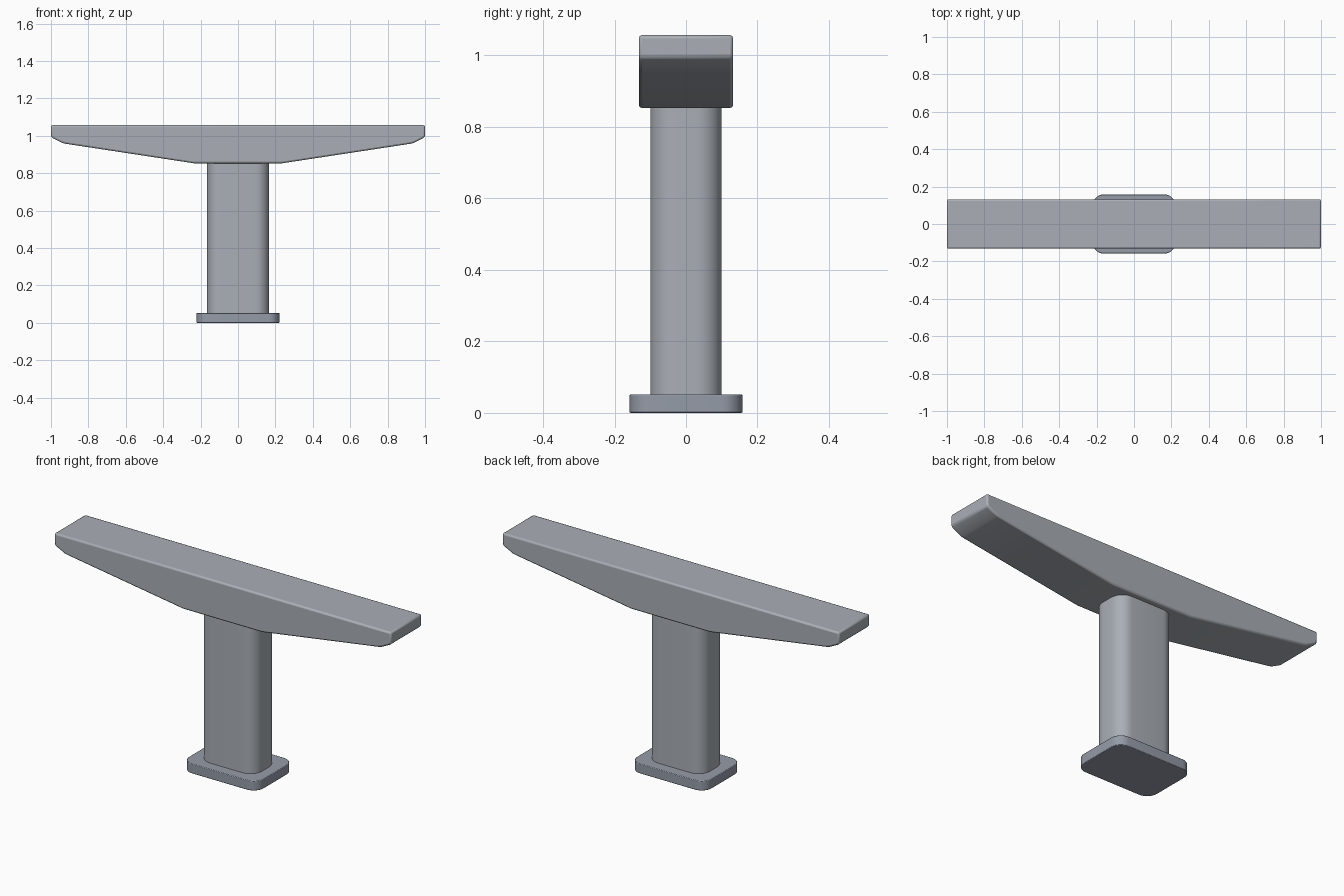
import bpy, bmesh, math
from mathutils import Vector

if "Cube" in bpy.data.objects:
    bpy.data.objects.remove(bpy.data.objects["Cube"])


def material(name, rgb):
    m = bpy.data.materials.new(name)
    m.diffuse_color = (*rgb, 1.0)
    m.use_nodes = True
    m.node_tree.nodes["Principled BSDF"].inputs["Base Color"].default_value = m.diffuse_color
    return m


concrete = material("concrete grey", (0.40, 0.43, 0.47))
footing = material("footing blue grey", (0.30, 0.33, 0.39))


def extrude(name, outline, offset, mat, bevel):
    """Extrude a closed outline along offset and soften its sharp edges."""
    bm = bmesh.new()
    face = bm.faces.new([bm.verts.new(p) for p in outline])
    out = bmesh.ops.extrude_face_region(bm, geom=[face])
    bmesh.ops.translate(bm, vec=Vector(offset),
                        verts=[v for v in out["geom"] if isinstance(v, bmesh.types.BMVert)])
    bmesh.ops.recalc_face_normals(bm, faces=bm.faces)
    me = bpy.data.meshes.new(name)
    bm.to_mesh(me)
    bm.free()
    me.materials.append(mat)
    ob = bpy.data.objects.new(name, me)
    bpy.context.collection.objects.link(ob)
    if bevel:
        mod = ob.modifiers.new("soft edges", "BEVEL")
        mod.width, mod.segments = bevel, 2
        mod.limit_method, mod.angle_limit = "ANGLE", math.radians(40)
    bpy.ops.object.select_all(action="DESELECT")
    ob.select_set(True)
    bpy.context.view_layer.objects.active = ob
    bpy.ops.object.shade_smooth_by_angle(angle=math.radians(35))
    return ob


def rounded_rect(hx, hy, r, z, steps=8):
    """Plan outline with rounded corners."""
    pts = []
    for i, (sx, sy) in enumerate([(1, 1), (-1, 1), (-1, -1), (1, -1)]):
        for k in range(steps + 1):
            a = math.pi / 2 * (i + k / steps)
            pts.append((sx * (hx - r) + r * math.cos(a), sy * (hy - r) + r * math.sin(a), z))
    return pts


# Base plate
extrude("base_plate", rounded_rect(0.222, 0.158, 0.06, 0), (0, 0, 0.052), footing, 0.003)

# Column
extrude("column", rounded_rect(0.165, 0.1, 0.07, 0.05), (0, 0, 0.815), concrete, 0)

# Tapered cap beam, mirrored half profile
half = [(1.0, 1.057), (1.0, 0.995), (0.988, 0.986), (0.94, 0.962), (0.925, 0.958), (0.235, 0.853)]
profile = half + [(-x, z) for x, z in reversed(half)]
extrude("cap_beam", [(x, -0.132, z) for x, z in profile], (0, 0.264, 0), concrete, 0.009)
